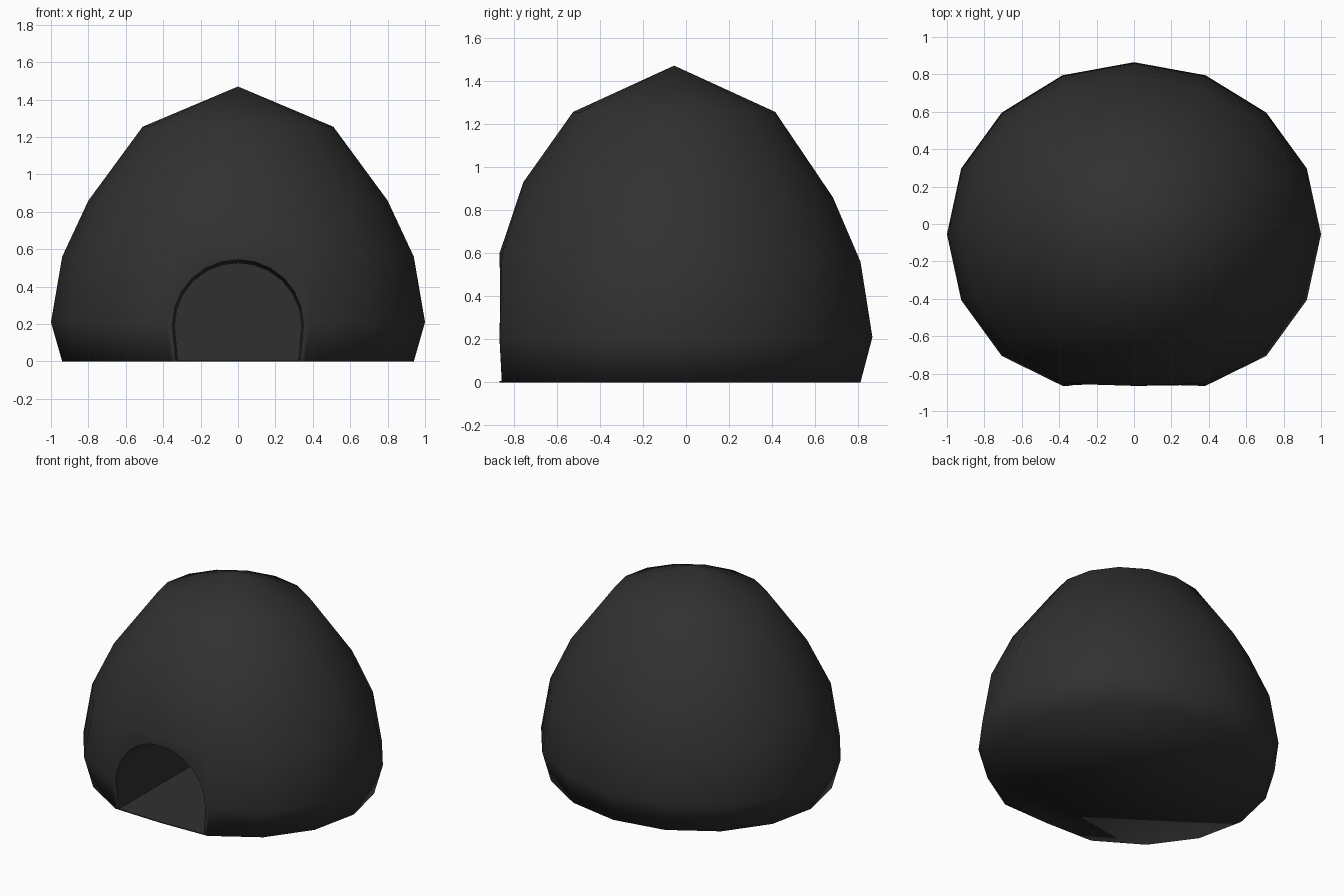
import bpy, bmesh, math

if "Cube" in bpy.data.objects:
    bpy.data.objects.remove(bpy.data.objects["Cube"])

mat = bpy.data.materials.new("charcoal")
mat.diffuse_color = (0.03, 0.03, 0.03, 1)
mat.use_nodes = True
mat.node_tree.nodes["Principled BSDF"].inputs["Base Color"].default_value = mat.diffuse_color

SIDES, CY, FRONT = 16, -0.055, -0.865
# (radius, height, lift towards the front, radius loss towards the front)
RINGS = [(0.94, 0, 0, 0), (1.0, 0.21, 0, 0), (0.94, 0.56, 0.04, 0),
         (0.80, 0.86, 0.07, 0.04), (0.51, 1.255, 0, 0)]


def make_object(name, bm):
    bmesh.ops.recalc_face_normals(bm, faces=bm.faces)
    mesh = bpy.data.meshes.new(name)
    bm.to_mesh(mesh)
    bm.free()
    obj = bpy.data.objects.new(name, mesh)
    bpy.context.collection.objects.link(obj)
    mesh.materials.append(mat)
    return obj


def bridge(bm, a, b):
    for i in range(len(a)):
        j = (i + 1) % len(a)
        bm.faces.new((a[i], a[j], b[j], b[i]))


# Dome: stacked rings, flattened at the front
bm = bmesh.new()
loops = []
for r, z, lift, loss in RINGS:
    loop = []
    for i in range(SIDES):
        a = 2 * math.pi * i / SIDES
        f = max(0, -math.cos(a)) ** 2
        rr = r - loss * f
        y = max(FRONT, CY + 0.92 * rr * math.cos(a))
        loop.append(bm.verts.new((rr * math.sin(a), y, z + lift * f)))
    loops.append(loop)
for a, b in zip(loops, loops[1:]):
    bridge(bm, a, b)
bm.faces.new(loops[0])
apex = bm.verts.new((0, CY, 1.47))
for i in range(SIDES):
    bm.faces.new((loops[-1][i], loops[-1][(i + 1) % SIDES], apex))
dome = make_object("dome_shelter", bm)

# Doorway tunnel cutter: arch profile, slightly tapered inwards
bm = bmesh.new()
arch = [(0.335, 0.006)] + [
    (0.352 * math.cos(math.pi * i / 12), 0.2 + 0.348 * math.sin(math.pi * i / 12))
    for i in range(13)] + [(-0.335, 0.006)]
ends = []
for y, s in ((-1.1, 1.0), (0.3, 0.96)):
    ends.append([bm.verts.new((x * s, y, 0.006 + (z - 0.006) * s)) for x, z in arch])
bridge(bm, *ends)
for e in ends:
    bm.faces.new(e)
cutter = make_object("doorway_cutter", bm)

mod = dome.modifiers.new("doorway", 'BOOLEAN')
mod.operation = 'DIFFERENCE'
mod.solver = 'EXACT'
mod.object = cutter
bpy.context.view_layer.objects.active = dome
dome.select_set(True)
bpy.ops.object.modifier_apply(modifier="doorway")
bpy.data.objects.remove(cutter)

bpy.ops.object.shade_smooth_by_angle(angle=math.radians(80))
